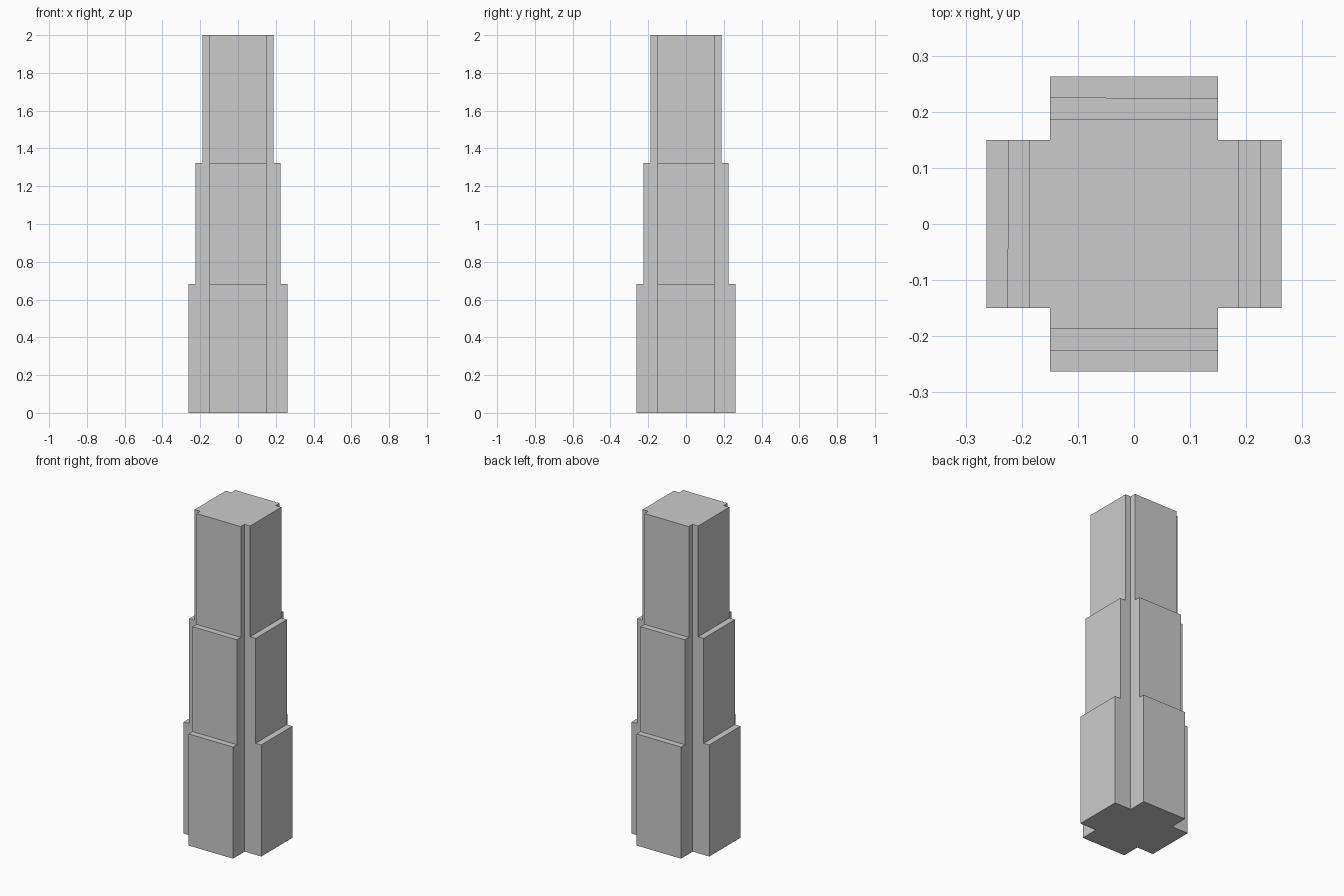
import bpy, bmesh
from math import pi
from mathutils import Matrix

if "Cube" in bpy.data.objects:
    bpy.data.objects.remove(bpy.data.objects["Cube"])

HALF = 0.15  # half width of each arm of the cross
# stepped outline of one arm: (distance from the axis, height)
PROFILE = [(HALF, 0), (0.2625, 0), (0.2625, 0.682), (0.225, 0.682),
           (0.225, 1.323), (0.1875, 1.323), (0.1875, 2), (HALF, 2)]

bm = bmesh.new()
bottom, top = [], []

# four stepped arms around the axis
for k in range(4):
    turn = Matrix.Rotation(k * pi / 2, 3, 'Z')
    left, right = ([bm.verts.new(turn @ Matrix.Identity(3).col[0] * 0) for _ in PROFILE] for _ in range(2))
    for side, y in ((left, -HALF), (right, HALF)):
        for v, (r, z) in zip(side, PROFILE):
            v.co = (r, y, z)
            v.co = turn @ v.co
        bm.faces.new(side)
    # outer walls and ledges
    for i in range(1, len(PROFILE) - 2):
        bm.faces.new((left[i], left[i + 1], right[i + 1], right[i]))
    bottom += [left[0], left[1], right[1]]
    top += [left[-1], left[-2], right[-2]]

# cross-shaped base and roof
bm.faces.new(bottom)
bm.faces.new(top)
bmesh.ops.remove_doubles(bm, verts=bm.verts[:], dist=1e-4)
bmesh.ops.recalc_face_normals(bm, faces=bm.faces[:])

mesh = bpy.data.meshes.new("stepped_tower")
bm.to_mesh(mesh)
bm.free()
tower = bpy.data.objects.new("stepped_tower", mesh)
bpy.context.collection.objects.link(tower)
